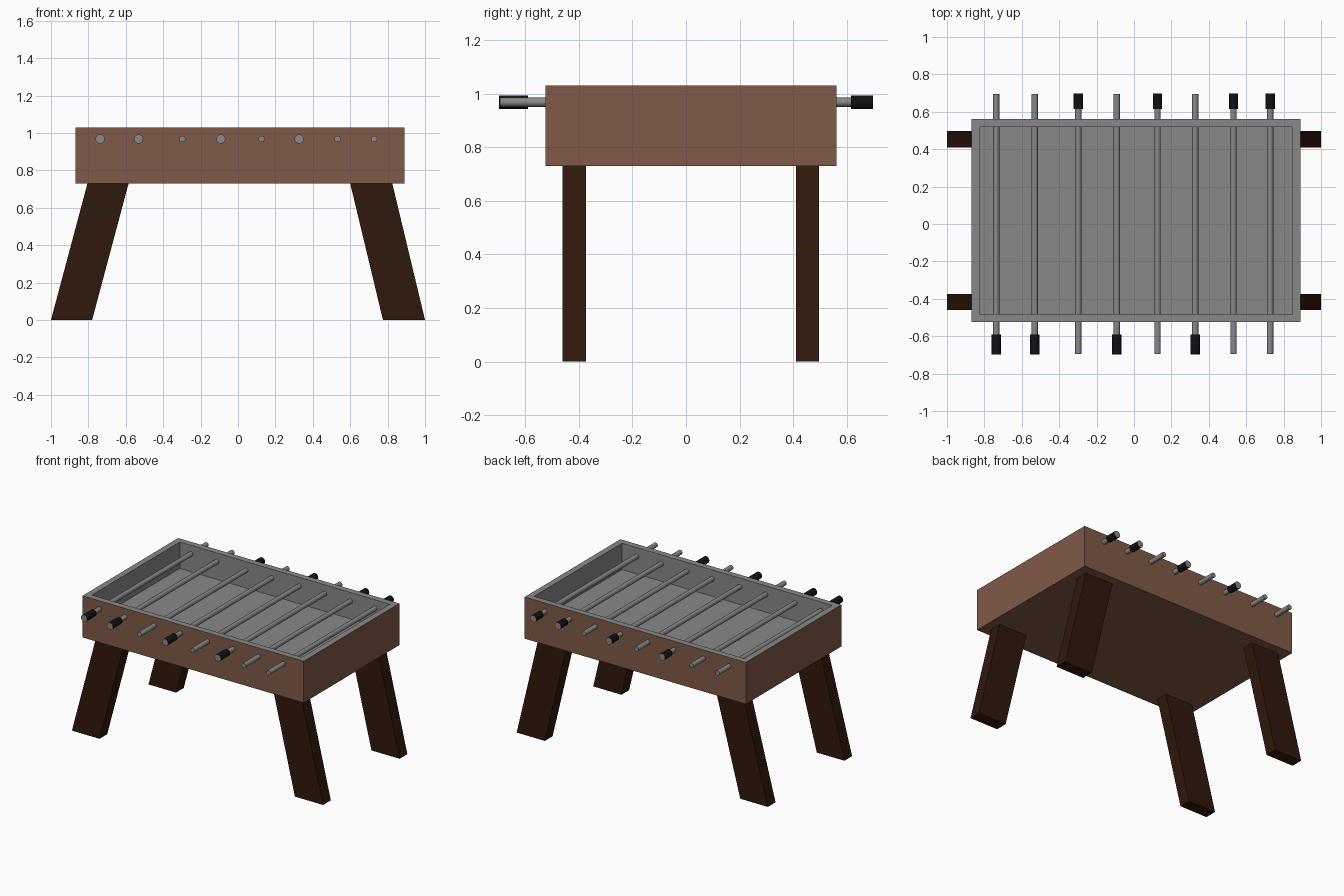
import bpy, bmesh
from math import radians
from mathutils import Matrix

if "Cube" in bpy.data.objects:
    bpy.data.objects.remove(bpy.data.objects["Cube"])


def material(name, rgb):
    m = bpy.data.materials.new(name)
    m.diffuse_color = (*rgb, 1)
    m.use_nodes = True
    m.node_tree.nodes["Principled BSDF"].inputs["Base Color"].default_value = m.diffuse_color
    return m


wood = material("wood", (0.22, 0.10, 0.065))
dark_wood = material("dark_wood", (0.03, 0.009, 0.004))
rubber = material("rubber", (0.006, 0.006, 0.006))
grey = material("grey", (0.25, 0.25, 0.25))


def finish(name, bm, mats):
    bmesh.ops.recalc_face_normals(bm, faces=bm.faces)
    me = bpy.data.meshes.new(name)
    bm.to_mesh(me)
    bm.free()
    for m in mats:
        me.materials.append(m)
    ob = bpy.data.objects.new(name, me)
    bpy.context.collection.objects.link(ob)
    return ob


def prism(name, profile, y0, y1, mat):
    """Extrude an x-z outline along y."""
    bm = bmesh.new()
    face = bm.faces.new([bm.verts.new((x, y0, z)) for x, z in profile])
    ext = bmesh.ops.extrude_face_region(bm, geom=[face])["geom"]
    verts = [g for g in ext if isinstance(g, bmesh.types.BMVert)]
    bmesh.ops.translate(bm, verts=verts, vec=(0, y1 - y0, 0))
    return finish(name, bm, [mat])


def bar(name, x, y0, y1, r, mats):
    """Round bar along y; end caps take the second material."""
    bm = bmesh.new()
    mat = Matrix.Translation((x, (y0 + y1) / 2, 0.968)) @ Matrix.Rotation(radians(90), 4, 'X')
    bmesh.ops.create_cone(bm, cap_ends=True, segments=16, radius1=r, radius2=r,
                          depth=y1 - y0, matrix=mat)
    for f in bm.faces:
        f.material_index = len(mats) - 1 if len(f.verts) > 4 else 0
    ob = finish(name, bm, mats)
    bpy.context.view_layer.objects.active = ob
    ob.select_set(True)
    bpy.ops.object.shade_smooth_by_angle(angle=radians(40))
    ob.select_set(False)


# Cabinet: wooden outside, grey rim and sunken playfield
X0, X1, Y0, Y1 = -0.87, 0.89, -0.525, 0.562
bm = bmesh.new()
bmesh.ops.create_cube(bm, size=1, matrix=Matrix.Translation(((X0 + X1) / 2, (Y0 + Y1) / 2, 0.88))
                      @ Matrix.Diagonal((X1 - X0, Y1 - Y0, 0.30, 1)))
bm.normal_update()
top = max(bm.faces, key=lambda f: f.calc_center_median().z)
top.material_index = 1
bmesh.ops.inset_region(bm, faces=[top], thickness=0.062)
ext = bmesh.ops.extrude_face_region(bm, geom=[top])["geom"]
bmesh.ops.translate(bm, verts=[g for g in ext if isinstance(g, bmesh.types.BMVert)],
                    vec=(0, 0, -0.19))
if top.is_valid:
    bmesh.ops.delete(bm, geom=[top], context='FACES_ONLY')
for f in bm.faces:
    c = f.calc_center_median()
    inside = X0 + 0.001 < c.x < X1 - 0.001 and Y0 + 0.001 < c.y < Y1 - 0.001
    f.material_index = int(inside and c.z > 0.75)
finish("cabinet", bm, [wood, grey])

# Splayed legs
left = [(-1.0, 0), (-0.78, 0), (-0.585, 0.73), (-0.805, 0.73)]
right = [(0.775, 0), (1.0, 0), (0.825, 0.73), (0.60, 0.73)]
for end, y0, y1 in (("front", -0.46, -0.373), ("back", 0.41, 0.497)):
    prism(end + "_left_leg", left, y0, y1, dark_wood)
    prism(end + "_right_leg", right, y0, y1, dark_wood)

# Rods with a handle on the player's side (-1 front, 1 back)
rods = [(-0.737, -1), (-0.531, -1), (-0.298, 1), (-0.092, -1),
        (0.126, 1), (0.327, -1), (0.532, 1), (0.728, 1)]
for i, (x, side) in enumerate(rods, 1):
    bar(f"rod_{i}", x, -0.695, 0.695, 0.017, [grey])
    y0, y1 = (-0.697, -0.59) if side < 0 else (0.615, 0.697)
    bar(f"handle_{i}", x, y0, y1, 0.025, [rubber, grey])
